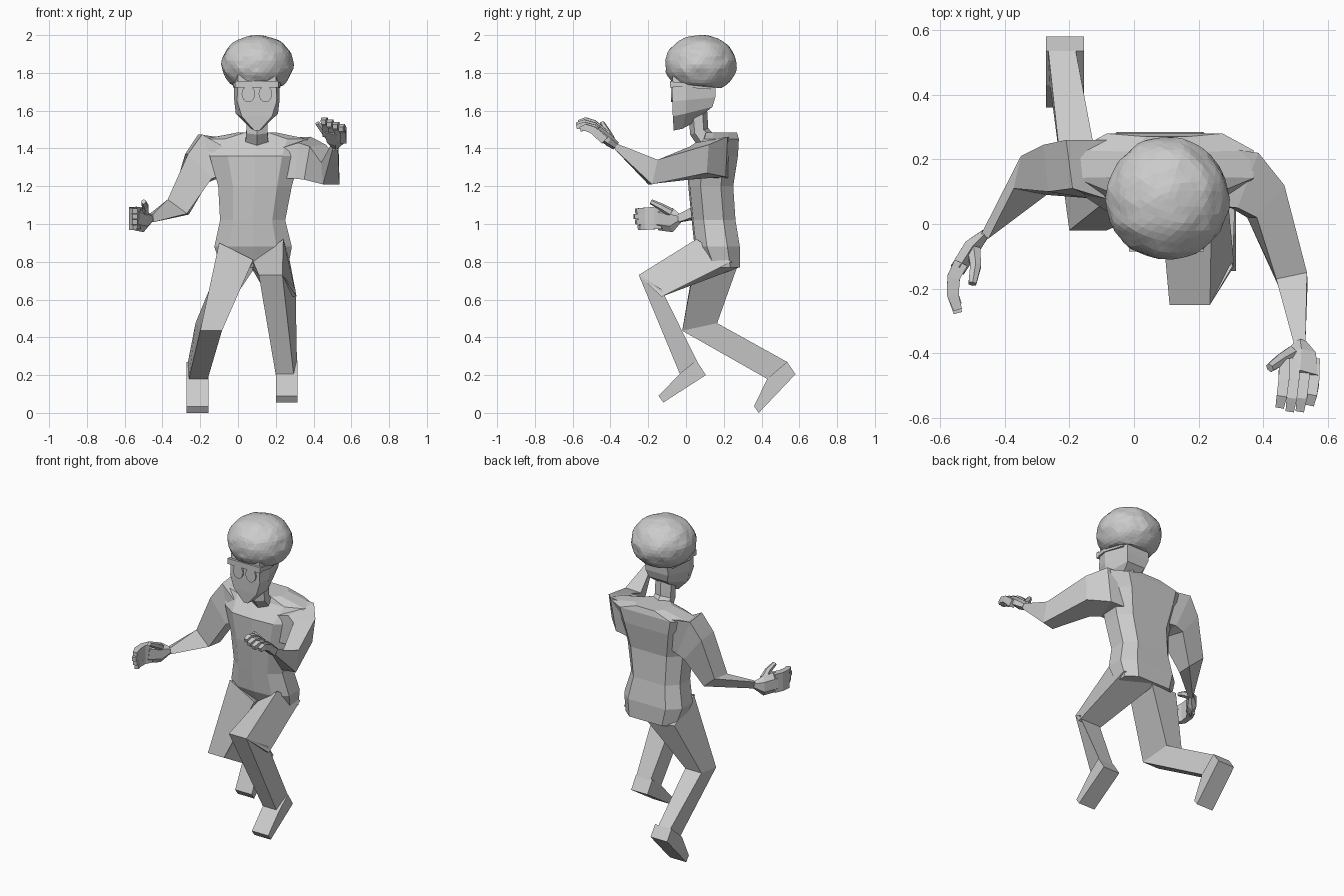
import bpy, bmesh, math
from mathutils import Vector, noise


def make(name, bm):
    bmesh.ops.recalc_face_normals(bm, faces=bm.faces[:])
    me = bpy.data.meshes.new(name)
    bm.to_mesh(me)
    bm.free()
    ob = bpy.data.objects.new(name, me)
    bpy.context.collection.objects.link(ob)
    return ob


def loft(name, rings):
    """Skin equal-sized rings of points and cap both ends."""
    bm = bmesh.new()
    vs = [[bm.verts.new(p) for p in r] for r in rings]
    n = len(rings[0])
    for a, b in zip(vs, vs[1:]):
        for i in range(n):
            j = (i + 1) % n
            bm.faces.new((a[i], a[j], b[j], b[i]))
    bm.faces.new(vs[0])
    bm.faces.new(vs[-1])
    return make(name, bm)


def tube(name, pts, sizes, up, sides=6):
    """Sweep a flattened polygon (half width, half height) along points."""
    pts, up, rings = [Vector(p) for p in pts], Vector(up), []
    for i, p in enumerate(pts):
        d = (pts[min(i + 1, len(pts) - 1)] - pts[max(i - 1, 0)]).normalized()
        s = d.cross(up).normalized()
        u = s.cross(d)
        w, h = sizes[i]
        k = 1 / math.cos(math.pi / sides)
        rings.append([p + s * w * k * math.cos(a) + u * h * k * math.sin(a)
                      for a in [(t + .5) * math.tau / sides for t in range(sides)]])
    return loft(name, rings)


def quad(front, back):
    """Leg ring from front and back edges, each (x0, x1, y, z)."""
    a, b, y, z = front
    c, d, v, w = back
    return [(a, y, z), (b, y, z), (d, v, w), (c, v, w)]


def plate(name, x0, x1, yz):
    return loft(name, [[(x, y, z) for y, z in yz] for x in (x0, x1)])


def box(name, lo, hi):
    return plate(name, lo[0], hi[0], [(lo[1], lo[2]), (hi[1], lo[2]), (hi[1], hi[2]), (lo[1], hi[2])])


# Torso: nine-sided sections with a centre ridge in front (z, x0, x1, y0, y1)
OCT = [(-1, -.45), (-.6, -.93), (0, -1), (.6, -.93), (1, -.45), (1, .45), (.65, 1), (-.65, 1), (-1, .45)]
sections = [(.77, -.09, .265, .10, .285), (.88, -.125, .285, .045, .285), (1.02, -.095, .25, .03, .262),
            (1.2, -.105, .285, .012, .25), (1.36, -.15, .33, .01, .275),
            (1.45, -.18, .37, .09, .28), (1.485, .0, .2, .1, .27)]
loft("torso", [[((x0 + x1) / 2 + (x1 - x0) / 2 * a, (y0 + y1) / 2 + (y1 - y0) / 2 * b, z)
                for a, b in OCT] for z, x0, x1, y0, y1 in sections])

# Neck
tube("neck", [(.1, .14, 1.40), (.1, .07, 1.49), (.1, .06, 1.62)],
     [(.065, .05), (.056, .044), (.055, .044)], (0, -1, 0))

# Head: six-sided sections narrowing to the chin
head = []
for zf, zb, wf, wm, wb, yf, ym, yb in [(1.79, 1.79, .10, .12, .08, -.07, 0, .16),
                                       (1.65, 1.67, .105, .12, .08, -.072, 0, .155),
                                       (1.57, 1.62, .08, .112, .065, -.07, 0, .14),
                                       (1.495, 1.525, .014, .03, .03, -.065, -.02, .02)]:
    zm = zf * .7 + zb * .3
    head.append([(.1 - wf, yf, zf), (.1 + wf, yf, zf), (.1 + wm, ym, zm),
                 (.1 + wb, yb, zb), (.1 - wb, yb, zb), (.1 - wm, ym, zm)])
loft("head", head)

# Hair: lumpy ball with a flattened underside
bm = bmesh.new()
bmesh.ops.create_icosphere(bm, subdivisions=4, radius=1)
for v in bm.verts:
    k = 1 + .04 * noise.noise(v.co * 3.5)
    x, y, z = v.co * k
    v.co = (.103 + .19 * x, .078 + .19 * y,
            min(2, max(1.73 - .02 * y, 1.845 + .155 * z)))
make("hair", bm)

# Glasses: brow bar, lenses and temples
box("glasses_brow", (-.015, -.085, 1.722), (.215, -.065, 1.758))
for s in (-1, 1):
    cx = .1 + s * .045
    outline = [(cx + .036 * math.cos(a), 1.69 + (.045 if math.sin(a) < 0 else .04) * math.sin(a))
               for a in [i * math.tau / 16 for i in range(16)]]
    loft("glasses_lens", [[(x, y, z) for x, z in outline] for y in (-.08, -.07)])
    # each temple follows the side of the head
    loft("glasses_temple", [[(.1 + s * w, y, z - .012), (.1 + s * (w - .015), y, z - .012),
                             (.1 + s * (w - .015), y, z + .012), (.1 + s * w, y, z + .012)]
                            for w, y, z in [(.112, -.08, 1.74), (.126, 0, 1.735), (.1, .13, 1.725)]])

# Raised front leg (left side of the body)
loft("front_leg_thigh", [[(.08, .08, .80), (.24, .055, .92), (.275, .24, .80), (.07, .28, .77)],
                         quad((.11, .235, -.25, .73), (.16, .31, -.13, .615))])
loft("front_leg_shin", [quad((.11, .235, -.25, .73), (.16, .305, -.13, .655)),
                        quad((.2, .295, -.03, .20), (.21, .312, .06, .27))])
plate("front_foot", .2, .316, [(.105, .2), (.055, .278), (-.03, .21), (-.145, .09), (-.12, .055)])

# Trailing back leg
loft("back_leg_thigh", [[(-.10, .06, .90), (.08, .05, .81), (.09, .27, .77), (-.1, .26, .78)],
                        quad((-.2, -.085, -.02, .435), (-.225, -.11, .165, .475))])
loft("back_leg_shin", [quad((-.2, -.085, -.02, .435), (-.225, -.11, .165, .475)),
                       quad((-.26, -.16, .43, .18), (-.265, -.18, .535, .27))])
plate("back_foot", -.272, -.155, [(.58, .205), (.535, .27), (.43, .18), (.36, .035), (.385, 0)])

# Raised arm
loft("raised_arm", [
    [(.22, .06, 1.40), (.24, .24, 1.455), (.20, .23, 1.24), (.22, .05, 1.24)],
    [(.32, .05, 1.43), (.385, .22, 1.462), (.35, .21, 1.25), (.30, .05, 1.24)],
    [(.38, .02, 1.41), (.465, .12, 1.42), (.45, .11, 1.27), (.35, .02, 1.235)],
    [(.44, -.17, 1.325), (.535, -.15, 1.34), (.537, -.18, 1.21), (.45, -.2, 1.21)],
    [(.5, -.39, 1.435), (.53, -.39, 1.435), (.53, -.375, 1.393), (.5, -.375, 1.393)]])

# Lowered arm
loft("lowered_arm", [
    [(-.06, .07, 1.40), (-.07, .26, 1.455), (-.04, .23, 1.25), (-.06, .05, 1.25)],
    [(-.19, .11, 1.475), (-.21, .26, 1.475), (-.11, .25, 1.24), (-.11, .08, 1.25)],
    [(-.265, .1, 1.37), (-.28, .245, 1.37), (-.16, .25, 1.22), (-.14, .08, 1.24)],
    [(-.372, .11, 1.13), (-.35, .21, 1.13), (-.26, .19, 1.05), (-.27, .09, 1.055)],
    [(-.45, -.045, 1.05), (-.472, -.03, 1.05), (-.468, -.025, 1.01), (-.447, -.04, 1.01)]])

# Raised hand: palm, four curled fingers, thumb
tube("raised_palm", [(.515, -.37, 1.412), (.517, -.405, 1.44), (.512, -.47, 1.495)],
     [(.018, .02), (.045, .026), (.056, .024)], (0, -.3, 1))
for i in range(4):
    x, drop = .465 + i * .031, i * .012
    r = [(.0165, .022), (.0165, .02), (.016, .018), (.013, .012)]
    back = .02 * (i == 3) + .012 * (i == 0)
    tube("raised_finger", [(x, -.43, 1.478 - drop), (x - .002, -.49, 1.532 - drop),
                           (x - .008, -.54 + back / 2, 1.547 - drop),
                           (x - .014, -.578 + back, 1.538 - drop)], r, (0, 0, 1), 4)
tube("raised_thumb", [(.49, -.40, 1.45), (.455, -.42, 1.49), (.42, -.445, 1.535)],
     [(.022, .018), (.018, .016), (.013, .011)], (0, 0, 1))

# Lowered hand: palm on edge, fingers stacked, thumb up
tube("lowered_palm", [(-.46, -.03, 1.03), (-.5, -.07, 1.02), (-.545, -.14, 1.03)],
     [(.014, .02), (.026, .055), (.024, .055)], (0, 0, 1))
for i in range(4):
    z = 1.075 - i * .029
    end = (-.265, -.275, -.265, -.25)[i]
    tube("lowered_finger", [(-.535, -.12, z), (-.558, -.165, z), (-.56, -.22, z - .004),
                            (-.545, end, z - .006)],
         [(.022, .0155), (.02, .0155), (.018, .0155), (.013, .013)], (0, 0, 1), 4)
tube("lowered_thumb", [(-.495, -.08, 1.06), (-.49, -.13, 1.09), (-.50, -.185, 1.118)],
     [(.02, .02), (.017, .017), (.012, .012)], (0, 0, 1))
